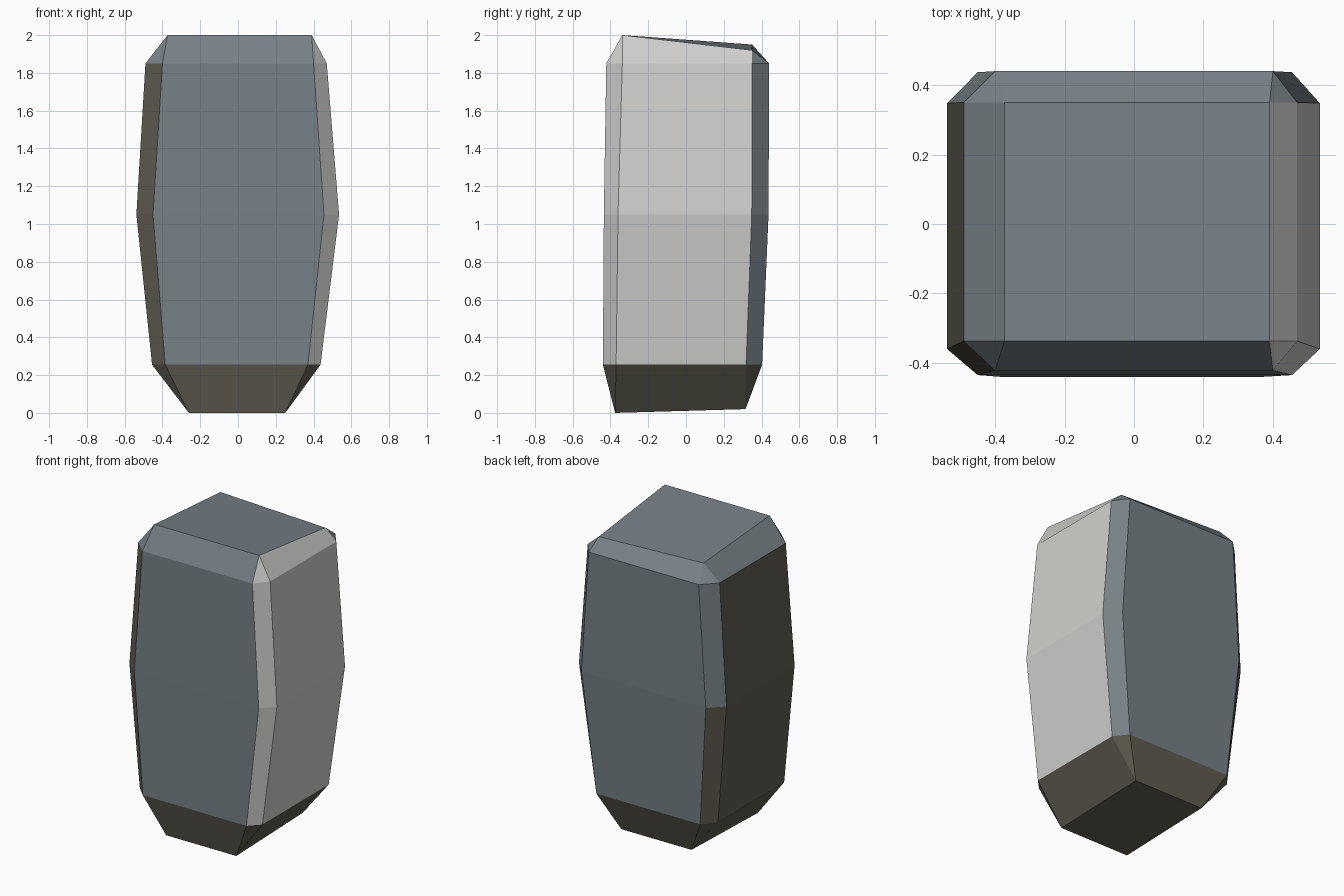
import bpy, bmesh

if "Cube" in bpy.data.objects:
    bpy.data.objects.remove(bpy.data.objects["Cube"])


def material(name, rgb):
    m = bpy.data.materials.new(name)
    lin = [((c / 255 + 0.055) / 1.055) ** 2.4 for c in rgb]
    m.diffuse_color = (*lin, 1)
    m.use_nodes = True
    m.node_tree.nodes["Principled BSDF"].inputs["Base Color"].default_value = m.diffuse_color
    return m


BLUE, LIGHT, DARK = 0, 1, 2
mats = [material("blue grey stone", (118, 129, 135)),
        material("light grey stone", (208, 209, 205)),
        material("dark olive stone", (97, 94, 81))]


def ring(z, x0, x1, y0, y1, fx0, fx1, sy0, sy1):
    """Rectangle with cut corners, counter-clockwise from the front edge."""
    return [(fx0, y0, z), (fx1, y0, z), (x1, sy0, z), (x1, sy1, z),
            (fx1, y1, z), (fx0, y1, z), (x0, sy1, z), (x0, sy0, z)]


def cap(x0, x1, y0, y1, zs):
    """Plain four-cornered end; each corner serves two ring points."""
    fl, fr, br, bl = [(x, y, z) for (x, y), z in
                      zip([(x0, y0), (x1, y0), (x1, y1), (x0, y1)], zs)]
    return [fl, fr, fr, br, br, bl, bl, fl]


rings = [
    cap(-0.26, 0.25, -0.375, 0.315, (0, 0, 0.02, 0.02)),
    ring(0.255, -0.455, 0.437, -0.44, 0.403, -0.385, 0.37, -0.37, 0.318),
    ring(1.05, -0.538, 0.535, -0.435, 0.437, -0.45, 0.455, -0.36, 0.348),
    ring(1.85, -0.49, 0.47, -0.422, 0.44, -0.40, 0.40, -0.337, 0.35),
    cap(-0.373, 0.39, -0.337, 0.35, (2, 2, 1.92, 1.95)),
]

# Side order: front, front-right, right, back-right, back, back-left, left, front-left
band_colours = [
    [DARK] * 8,
    [BLUE, LIGHT, LIGHT, BLUE, BLUE, DARK, DARK, DARK],
    [BLUE, LIGHT, LIGHT, BLUE, BLUE, BLUE, DARK, DARK],
    [BLUE, LIGHT, LIGHT, BLUE, BLUE, BLUE, BLUE, BLUE],
]

# Faceted stone block
bm = bmesh.new()
made = {}


def vert(co):
    if co not in made:
        made[co] = bm.verts.new(co)
    return made[co]


def face(points, colour):
    f = bm.faces.new([vert(p) for p in dict.fromkeys(points)])
    f.material_index = colour


for lower, upper, colours in zip(rings, rings[1:], band_colours):
    for i, colour in enumerate(colours):
        j = (i + 1) % 8
        face([lower[i], lower[j], upper[j], upper[i]], colour)
face(rings[0][::-1], DARK)
face(rings[-1], BLUE)
bmesh.ops.recalc_face_normals(bm, faces=bm.faces)

mesh = bpy.data.meshes.new("stone_block")
bm.to_mesh(mesh)
bm.free()
for m in mats:
    mesh.materials.append(m)
bpy.context.collection.objects.link(bpy.data.objects.new("stone_block", mesh))
